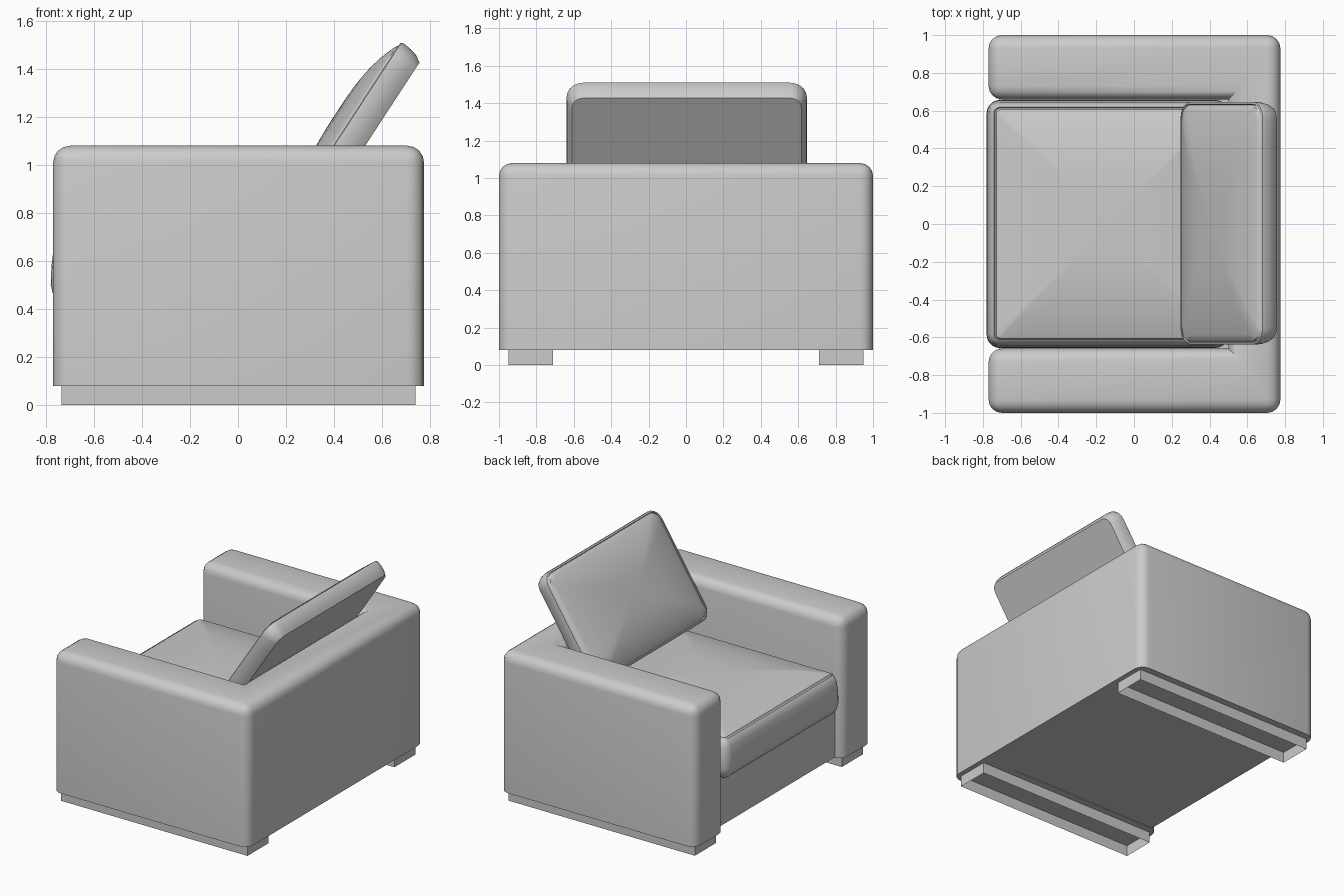
import bpy, bmesh, math
from mathutils import Vector

if "Cube" in bpy.data.objects:
    bpy.data.objects.remove(bpy.data.objects["Cube"])


def make(name, bm, smooth=True, angle=40):
    bmesh.ops.recalc_face_normals(bm, faces=bm.faces)
    me = bpy.data.meshes.new(name)
    bm.to_mesh(me)
    bm.free()
    ob = bpy.data.objects.new(name, me)
    bpy.context.collection.objects.link(ob)
    if smooth:
        bpy.ops.object.select_all(action='DESELECT')
        ob.select_set(True)
        bpy.context.view_layer.objects.active = ob
        bpy.ops.object.shade_smooth_by_angle(angle=math.radians(angle))
    return ob


def box(name, x0, x1, y0, y1, z0, z1, open_ends=False):
    bm = bmesh.new()
    bmesh.ops.create_cube(bm, size=1)
    for v in bm.verts:
        v.co = ((x0 + x1) / 2 + v.co.x * (x1 - x0),
                (y0 + y1) / 2 + v.co.y * (y1 - y0),
                (z0 + z1) / 2 + v.co.z * (z1 - z0))
    if open_ends:
        bm.normal_update()
        ends = [f for f in bm.faces if f.normal.z < -0.5]
        bmesh.ops.delete(bm, geom=ends, context='FACES_ONLY')
    return make(name, bm, smooth=False)


def outline(hx, hy, r, seg=5, div=8):
    """Rounded rectangle with subdivided straight sides."""
    corners = []
    for k, (sx, sy) in enumerate(((1, 1), (-1, 1), (-1, -1), (1, -1))):
        for i in range(seg + 1):
            a = math.radians(90 * (k + i / seg))
            corners.append(Vector((sx * (hx - r) + r * math.cos(a),
                                   sy * (hy - r) + r * math.sin(a))))
    pts = []
    for i, p in enumerate(corners):
        q = corners[(i + 1) % len(corners)]
        n = div if i % (seg + 1) == seg else 1
        pts += [p.lerp(q, j / n) for j in range(n)]
    return pts


def cushion(name, hx, hy, r, rings, crown):
    """Side rings (inset, height), flat underside, domed top panel."""
    bm = bmesh.new()
    loops = []
    for inset, z in rings:
        pts = outline(hx - inset, hy - inset, max(r - inset, 0.02))
        loops.append([bm.verts.new((p.x, p.y, z)) for p in pts])
    inset, z = rings[-1]
    for s in (0.95, 0.88, 0.78, 0.65, 0.5, 0.33, 0.16):
        loops.append([bm.verts.new((p.x * s, p.y * s, z + crown * (1 - s ** 3)))
                      for p in pts])
    n = len(pts)
    for a, b in zip(loops, loops[1:]):
        for i in range(n):
            j = (i + 1) % n
            bm.faces.new((a[i], a[j], b[j], b[i]))
    bm.faces.new(loops[0][::-1])
    top = bm.verts.new((0, 0, z + crown))
    for i in range(n):
        bm.faces.new((loops[-1][i], loops[-1][(i + 1) % n], top))
    return make(name, bm)


# Body: U-shaped arms and back, rounded everywhere but underneath
Z0, Z1 = 0.08, 1.08
shape = [(-.77, -1), (.775, -1), (.775, 1), (-.77, 1),
         (-.77, .66), (.5, .66), (.5, -.66), (-.77, -.66)]
bm = bmesh.new()
base = bm.faces.new([bm.verts.new((x, y, Z0)) for x, y in shape])
ext = bmesh.ops.extrude_face_region(bm, geom=[base], use_keep_orig=True)
bmesh.ops.translate(bm, vec=(0, 0, Z1 - Z0),
                    verts=[g for g in ext['geom'] if isinstance(g, bmesh.types.BMVert)])
bmesh.ops.recalc_face_normals(bm, faces=bm.faces)
edges = []
for e in bm.edges:
    a, b = (v.co for v in e.verts)
    underside = a.z < 0.5 and b.z < 0.5
    inner_corner = abs(a.z - b.z) > 0.5 and abs(a.x - 0.5) < 0.01
    if not underside and not inner_corner:
        edges.append(e)
bmesh.ops.bevel(bm, geom=edges, offset=0.07, segments=4, profile=0.5, affect='EDGES')
make("arms_and_back", bm)

# Seat base between the arms
box("seat_base", -0.715, 0.52, -0.67, 0.67, 0.085, 0.44)

# Seat cushion
seat = cushion("seat_cushion", 0.64, 0.657, 0.07,
               [(.035, .43), (.01, .46), (0, .50), (.003, .58), (.012, .65),
                (.03, .695), (.038, .70), (.044, .694), (.052, .708)], 0.07)
seat.location.x = -0.14

# Back cushion leaning on the back
back = cushion("back_cushion", 0.40, 0.643, 0.09,
               [(.03, 0), (.012, .03), (.004, .06), (0, .095), (.002, .108),
                (.012, .112), (.017, .106), (.024, .116)], 0.06)
back.location = (0.554, 0.004, 1.117)
back.rotation_euler.y = math.radians(-56.9)

# Feet: long runners, hollow underneath
for side, y in (("right", -0.83), ("left", 0.83)):
    box("foot_runner_" + side, -0.735, 0.74, y - 0.12, y + 0.12, 0, 0.08, open_ends=True)
